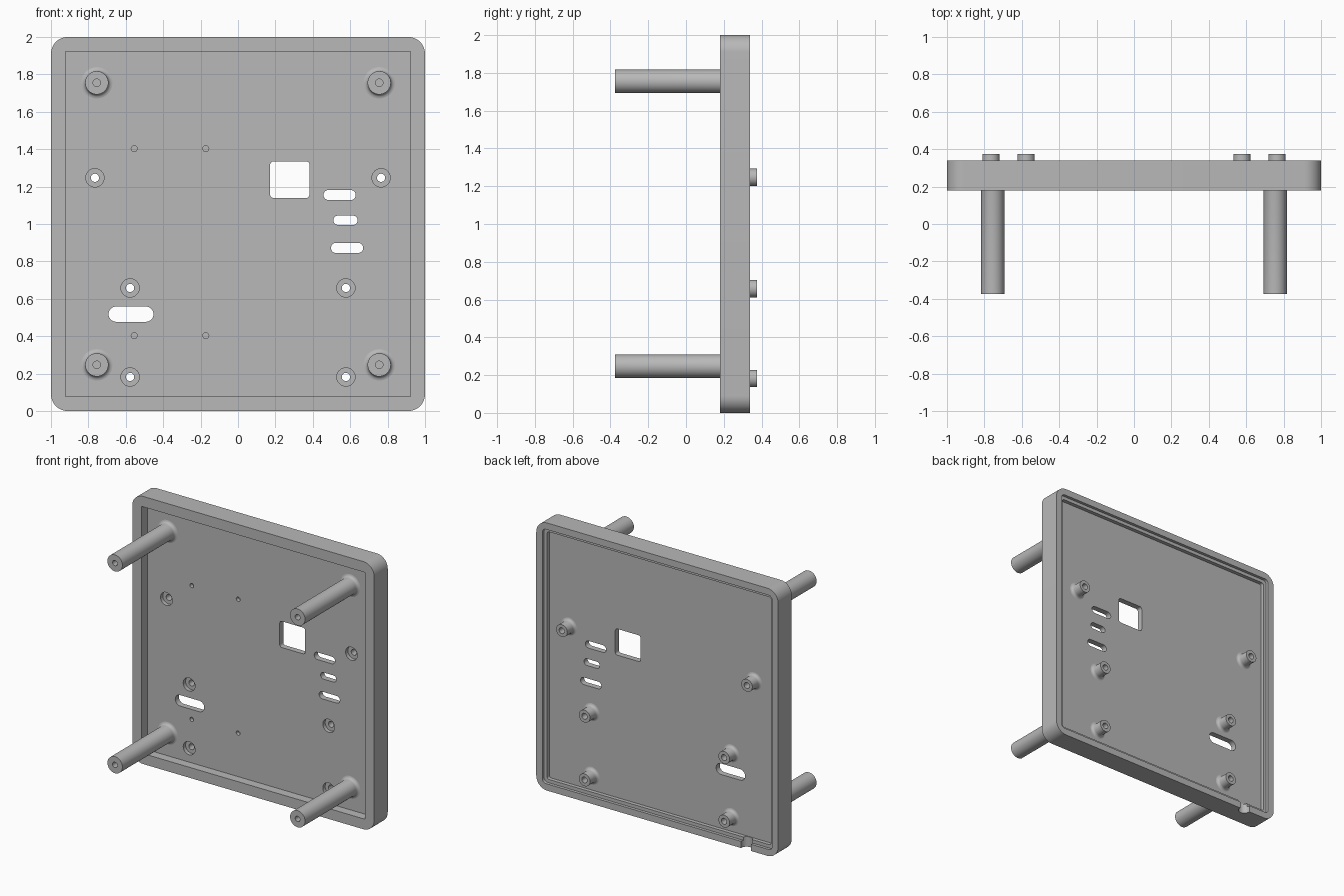
import bpy, bmesh, math

cube = bpy.data.objects.get("Cube")
if cube:
    bpy.data.objects.remove(cube, do_unlink=True)

grey = bpy.data.materials.new("plain grey")
grey.use_nodes = True
COLOUR = (0.48, 0.48, 0.48, 1)
grey.diffuse_color = COLOUR
grey.node_tree.nodes["Principled BSDF"].inputs["Base Color"].default_value = COLOUR

# Depths: rim front, front floor, back floor, rim back, standoff tips
RIM_F, FLOOR_F, FLOOR_B, RIM_B, TIP = 0.18, 0.247, 0.29, 0.34, 0.375


def finish(bm, name):
    bmesh.ops.remove_doubles(bm, verts=bm.verts, dist=1e-5)
    bmesh.ops.recalc_face_normals(bm, faces=bm.faces)
    mesh = bpy.data.meshes.new(name)
    bm.to_mesh(mesh)
    bm.free()
    mesh.materials.append(grey)
    obj = bpy.data.objects.new(name, mesh)
    bpy.context.collection.objects.link(obj)
    return obj


def activate(obj):
    bpy.ops.object.select_all(action='DESELECT')
    obj.select_set(True)
    bpy.context.view_layer.objects.active = obj


def prism(name, x, z, hw, hh, r, y0, y1, seg=8):
    """Rounded rectangle in the x-z plane, extruded from y0 to y1."""
    bm = bmesh.new()
    pts = []
    for k, (sx, sz) in enumerate(((1, 1), (-1, 1), (-1, -1), (1, -1))):
        for i in range(seg + 1 if r else 1):
            a = (k + i / seg) * math.pi / 2
            p = (x + sx * (hw - r) + r * math.cos(a), z + sz * (hh - r) + r * math.sin(a))
            if not pts or math.dist(p, pts[-1]) > 1e-5:
                pts.append(p)
    if math.dist(pts[0], pts[-1]) < 1e-5:
        pts.pop()
    face = bm.faces.new([bm.verts.new((px, y0, pz)) for px, pz in pts])
    out = bmesh.ops.extrude_face_region(bm, geom=[face])
    moved = [v for v in out["geom"] if isinstance(v, bmesh.types.BMVert)]
    bmesh.ops.translate(bm, verts=moved, vec=(0, y1 - y0, 0))
    return finish(bm, name)


def lathe(name, x, z, profile, seg=40):
    """Closed or axis-ended (radius, y) profile turned about a y-directed axis."""
    bm = bmesh.new()
    verts = [bm.verts.new((r, y, 0)) for r, y in profile]
    edges = [bm.edges.new(pair) for pair in zip(verts, verts[1:])]
    bmesh.ops.spin(bm, geom=verts + edges, cent=(0, 0, 0), axis=(0, 1, 0),
                   angle=2 * math.pi, steps=seg)
    bmesh.ops.translate(bm, verts=bm.verts, vec=(x, 0, z))
    obj = finish(bm, name)
    smooth(obj)
    return obj


def smooth(obj):
    activate(obj)
    bpy.ops.object.shade_smooth_by_angle(angle=math.radians(35))


def cut(target, cutter):
    cutter.hide_render = True
    mod = target.modifiers.new("cut", 'BOOLEAN')
    mod.operation, mod.solver, mod.object = 'DIFFERENCE', 'EXACT', cutter
    activate(target)
    bpy.ops.object.modifier_apply(modifier=mod.name)
    bpy.data.objects.remove(cutter, do_unlink=True)


def flare(r, y, size, side):
    """Concave fillet running from the floor at y up to a shaft of radius r."""
    return [(r + size * (1 - math.sin(a)), y + side * size * (1 - math.cos(a)))
            for a in (i * math.pi / 8 for i in range(5))]


# Panel with a recess on both sides and a stepped lip at the back
panel = prism("panel", 0, 1, 1, 1, 0.09, RIM_F, RIM_B, 12)
cut(panel, prism("front_recess", 0, 1, 0.922, 0.922, 0, RIM_F - 0.1, FLOOR_F))
cut(panel, prism("back_recess", 0, 1, 0.925, 0.925, 0.015, FLOOR_B, RIM_B + 0.1))
cut(panel, prism("back_step", 0, 1, 0.95, 0.95, 0.03, 0.318, RIM_B + 0.1))

# Square window and slots: x, z, half width, half height, corner radius
OPENINGS = [(0.277, 1.237, 0.105, 0.098, 0.018),
            (0.543, 1.155, 0.086, 0.027, 0.027),
            (0.575, 1.02, 0.065, 0.025, 0.025),
            (0.583, 0.872, 0.086, 0.027, 0.027),
            (-0.572, 0.518, 0.12, 0.041, 0.041)]
for x, z, hw, hh, r in OPENINGS:
    cut(panel, prism("opening", x, z, hw, hh, r, 0, 0.6))

# Shallow pilot holes
for x in (-0.555, -0.172):
    for z in (0.403, 1.403):
        cut(panel, prism("pilot_hole", x, z, 0.016, 0.016, 0.016, 0.2, 0.275, 4))

# Standoffs with counterbored screw holes
for x, z in ((0.765, 1.247), (0.577, 0.658), (0.577, 0.182)):
    for side in (1, -1):
        cut(panel, prism("counterbore", side * x, z, 0.049, 0.049, 0.049, 0.2, 0.275))
        cut(panel, prism("screw_hole", side * x, z, 0.022, 0.022, 0.022, 0.2, 0.5))
        lathe("standoff", side * x, z,
              [(0.022, FLOOR_B)] + flare(0.046, FLOOR_B, 0.02, 1)
              + [(0.046, TIP), (0.022, TIP), (0.022, FLOOR_B)])

# Cable notch in the bottom rim
bm = bmesh.new()
bmesh.ops.create_cone(bm, cap_ends=True, segments=32, radius1=0.042, radius2=0.042, depth=0.3)
bmesh.ops.translate(bm, verts=bm.verts, vec=(-0.735, 0.335, 0))
cut(panel, finish(bm, "cable_notch"))
smooth(panel)

# Long legs with blind screw holes in their ends
for x in (-0.755, 0.755):
    for z in (0.247, 1.755):
        lathe("leg", x, z,
              [(0, FLOOR_F)] + flare(0.062, FLOOR_F, 0.022, -1)
              + [(0.062, -TIP), (0.02, -TIP), (0.02, -0.25), (0, -0.25)])
